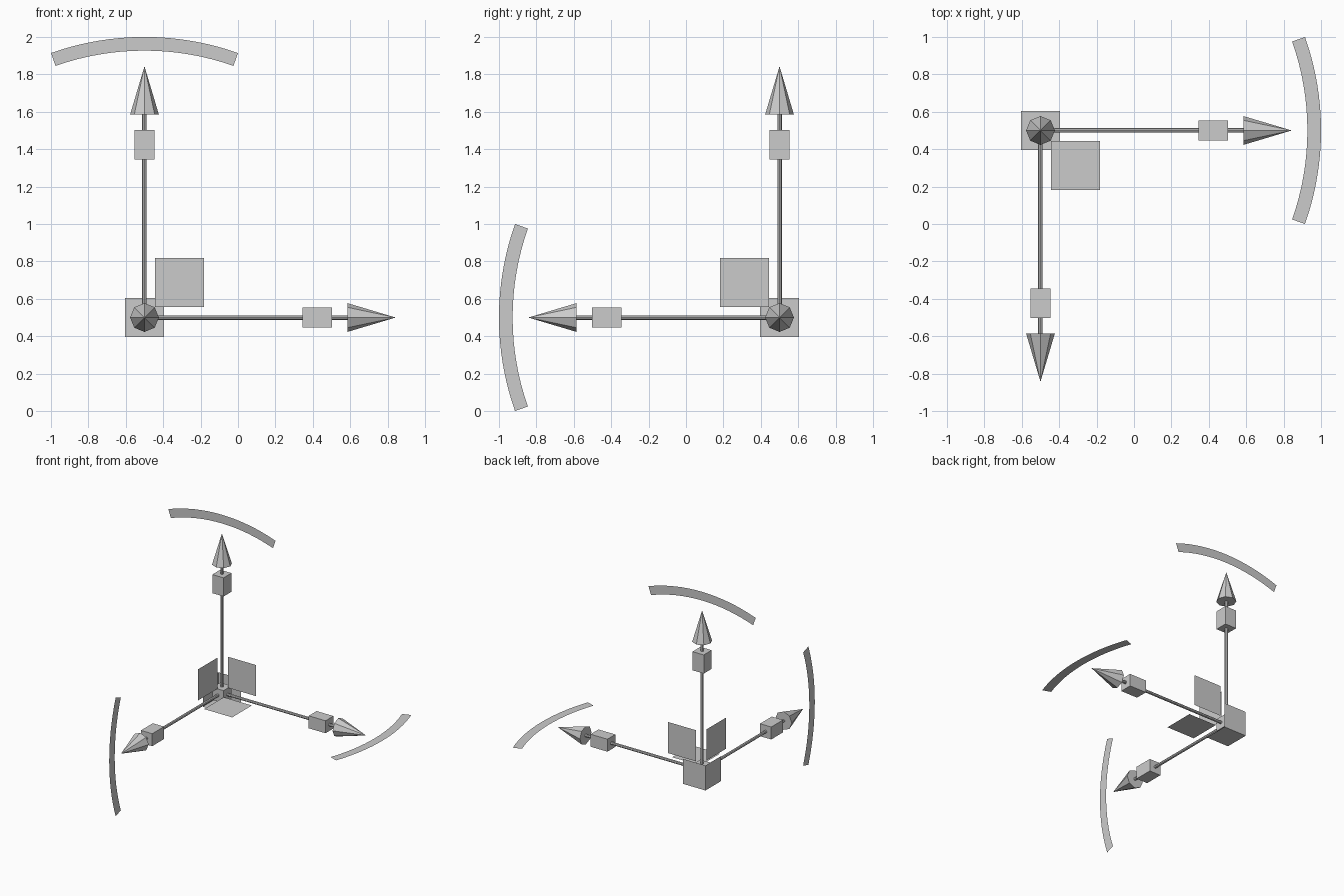
import bpy, bmesh, math
from mathutils import Matrix, Vector

if "Cube" in bpy.data.objects:
    bpy.data.objects.remove(bpy.data.objects["Cube"])

X, Y, Z = Vector((1, 0, 0)), Vector((0, 1, 0)), Vector((0, 0, 1))
CENTRE = Matrix.Translation((-0.5, 0.5, 0.5))


def finish(name, bm, matrix):
    mesh = bpy.data.meshes.new(name)
    bm.to_mesh(mesh)
    bm.free()
    mesh.transform(matrix)
    ob = bpy.data.objects.new(name, mesh)
    bpy.context.collection.objects.link(ob)
    return ob


def box(name, size, z, matrix):
    bm = bmesh.new()
    bmesh.ops.create_cube(bm, size=1)
    bmesh.ops.scale(bm, vec=size, verts=bm.verts)
    bmesh.ops.translate(bm, vec=(0, 0, z), verts=bm.verts)
    return finish(name, bm, matrix)


def cone(name, r1, r2, z0, z1, matrix):
    bm = bmesh.new()
    bmesh.ops.create_cone(bm, cap_ends=True, segments=8, radius1=r1,
                          radius2=r2, depth=z1 - z0)
    bmesh.ops.translate(bm, vec=(0, 0, (z0 + z1) / 2), verts=bm.verts)
    bmesh.ops.remove_doubles(bm, verts=bm.verts, dist=1e-5)
    return finish(name, bm, matrix)


def sheet(name, lo, hi, y, matrix):
    """Flat square in the local XZ plane."""
    bm = bmesh.new()
    bm.faces.new([bm.verts.new((a, y, b)) for a, b in
                  ((lo, lo), (lo, hi), (hi, hi), (hi, lo))])
    return finish(name, bm, matrix)


def arc(name, r_in, r_out, half_angle, steps, matrix):
    """Flat ribbon curving round the centre, in the local XZ plane."""
    bm = bmesh.new()
    rows = []
    for i in range(steps + 1):
        a = half_angle * (2 * i / steps - 1)
        rows.append([bm.verts.new((r * math.sin(a), 0, r * math.cos(a)))
                     for r in (r_in, r_out)])
    for (a, b), (c, d) in zip(rows, rows[1:]):
        bm.faces.new((a, b, d, c))
    return finish(name, bm, matrix)


# Each axis: pointing direction, and the second direction of its flat parts
for label, d, e in (("x", X, -Y), ("y", -Y, Z), ("z", Z, X)):
    m = CENTRE @ Matrix((e, d.cross(e), d)).transposed().to_4x4()
    cone(label + "_shaft", 0.012, 0.012, 0.0, 1.09, m)
    cone(label + "_arrow_tip", 0.077, 0.0, 1.085, 1.343, m)
    box(label + "_scale_block", (0.105, 0.105, 0.157), 0.924, m)
    sheet(label + "_plane_panel", 0.057, 0.319, 0.0, m)
    sheet(label + "_corner_wall", -0.105, 0.105, 0.105, m)
    arc(label + "_rotation_arc", 1.427, 1.5, math.asin(1 / 3), 16, m)

# Small cube at the meeting point
box("centre_cube", (0.105, 0.105, 0.105), 0.0, CENTRE)
